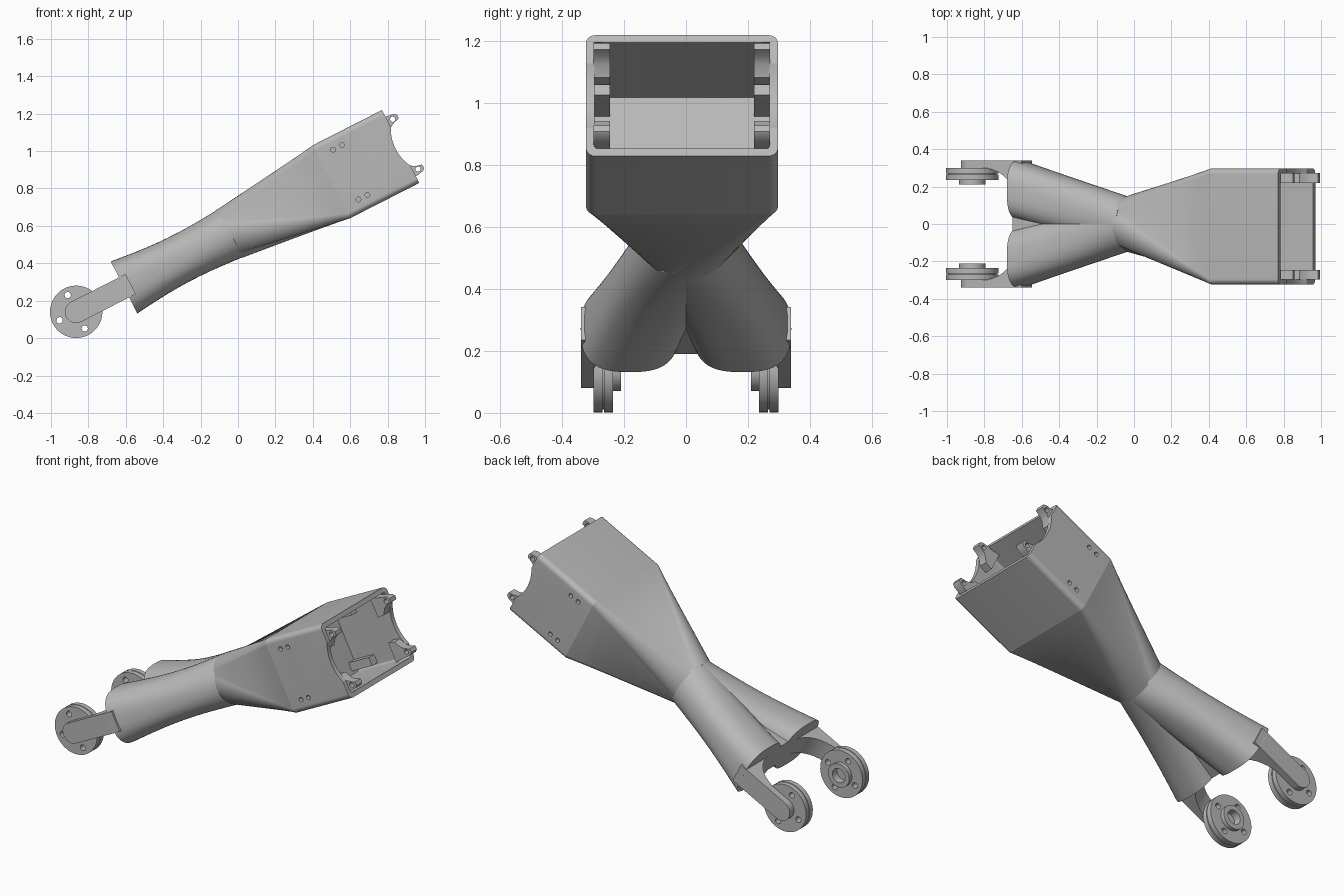
import bpy, bmesh
from math import sin, cos, pi, radians, copysign
from mathutils import Matrix

if "Cube" in bpy.data.objects:
    bpy.data.objects.remove(bpy.data.objects["Cube"])

TILT = Matrix.Rotation(radians(-27), 4, 'Y')   # parts are laid out along x, then tilted
MID = 0.518                                    # height of the limb's centre line
BOX_Y = -0.013                                 # sideways centre of the housing

grey = bpy.data.materials.new("plain_grey")
grey.use_nodes = True
grey.diffuse_color = (0.48, 0.48, 0.48, 1)
grey.node_tree.nodes["Principled BSDF"].inputs["Base Color"].default_value = grey.diffuse_color


def finish(name, bm):
    bmesh.ops.recalc_face_normals(bm, faces=bm.faces)
    mesh = bpy.data.meshes.new(name)
    bm.to_mesh(mesh)
    bm.free()
    obj = bpy.data.objects.new(name, mesh)
    obj.matrix_world = TILT
    mesh.materials.append(grey)
    bpy.context.collection.objects.link(obj)
    return obj


def loft(name, rings):
    """Skin a list of equal rings and cap both ends."""
    bm = bmesh.new()
    loops = [[bm.verts.new(p) for p in ring] for ring in rings]
    for a, b in zip(loops, loops[1:]):
        for i in range(len(a)):
            j = (i + 1) % len(a)
            bm.faces.new((a[i], a[j], b[j], b[i]))
    bm.faces.new(loops[0])
    bm.faces.new(loops[-1])
    return finish(name, bm)


def prism(name, outlines, lo, hi, axis='Y'):
    """Extrude one or more flat outlines along y or z."""
    bm = bmesh.new()
    for pts in outlines:
        ends = []
        for h in (lo, hi):
            ends.append([bm.verts.new((a, h, b) if axis == 'Y' else (a, b, h)) for a, b in pts])
        n = len(pts)
        for i in range(n):
            j = (i + 1) % n
            bm.faces.new((ends[0][i], ends[0][j], ends[1][j], ends[1][i]))
        for end in ends:
            bm.faces.new(end)
    return finish(name, bm)


def circle(u, w, r, n=24):
    return [(u + r * cos(2 * pi * i / n), w + r * sin(2 * pi * i / n)) for i in range(n)]


def activate(obj):
    bpy.ops.object.select_all(action='DESELECT')
    obj.select_set(True)
    bpy.context.view_layer.objects.active = obj


def cut(obj, cutter):
    cutter.hide_render = True
    activate(obj)
    mod = obj.modifiers.new("cut", 'BOOLEAN')
    mod.operation, mod.solver, mod.object = 'DIFFERENCE', 'EXACT', cutter
    bpy.ops.object.modifier_apply(modifier=mod.name)
    bpy.data.objects.remove(cutter)


def smooth(obj, angle=30):
    activate(obj)
    bpy.ops.object.shade_smooth_by_angle(angle=radians(angle))


STEPS = 12


def rounded_rect(u, hy, hw, r):
    ring = []
    for k, (sy, sw) in enumerate(((1, 1), (-1, 1), (-1, -1), (1, -1))):
        for i in range(STEPS):
            a = pi / 2 * (k + i / (STEPS - 1))
            ring.append((u, BOX_Y + sy * (hy - r) + r * cos(a), MID + sw * (hw - r) + r * sin(a)))
    return ring


def twisted_circle(u, r, twist):
    ring = []
    for k in range(4):
        for i in range(STEPS):
            a = radians(90 * k + 3 + 84 * i / (STEPS - 1) - twist)
            ring.append((u, r * cos(a), MID + r * sin(a)))
    return ring


# Open housing with rounded corners, notched side walls and screw holes
box = loft("housing", [rounded_rect(0.825, 0.31, 0.219, 0.03),
                       rounded_rect(1.24, 0.31, 0.219, 0.03),
                       rounded_rect(1.24, 0.283, 0.192, 0.012),
                       rounded_rect(0.85, 0.283, 0.192, 0.012)])
ROWS = (MID - 0.15, MID + 0.149)
cut(box, prism("screw_cutter", [circle(u, w, 0.013, 16) for u in (0.91, 0.964) for w in ROWS], -0.5, 0.5))
cut(box, prism("notch_cutter", [circle(1.45, MID, 0.24, 64)], -0.5, 0.5))
smooth(box)

# Neck blending the housing into a round waist
start, end = twisted_circle(0.21, 0.145, 35), rounded_rect(0.825, 0.31, 0.219, 0.03)
neck = loft("neck", [[tuple(a + (b - a) * t / 8 for a, b in zip(p, q)) for p, q in zip(start, end)]
                     for t in range(9)])
smooth(neck, 40)

# Mounting tabs at the mouth and lugs deeper inside
for side, label in ((1, "left"), (-1, "right")):
    wall = BOX_Y + side * 0.285
    inner = BOX_Y + side * 0.233
    for w, m, row in ((ROWS[0], -1, "lower"), (ROWS[1], 1, "upper")):
        shape = [(1.17, 0.042), (1.225, 0.03), (1.25, 0.028), (1.285, 0.022), (1.3, 0.01), (1.298, -0.012),
                 (1.265, -0.02), (1.24, -0.035), (1.215, -0.07), (1.17, -0.075)]
        tab = prism(f"{label}_{row}_tab", [[(u, w + m * d) for u, d in shape]], wall, inner)
        cut(tab, prism("tab_cutter", [circle(1.268, w, 0.014, 16)], -0.5, 0.5))
        smooth(tab)
        lug = [(0.84, w - 0.025), (1.0, w - 0.025), (1.0, w + 0.025), (0.84, w + 0.025)]
        prism(f"{label}_{row}_lug", [lug], wall, inner)


def leg_ring(t, side, n=48):
    """Cross-section growing from the round waist to a squarish foot."""
    u = 0.23 - 0.65 * t
    hy = 0.145 + 0.013 * t
    hw = 0.145 + 0.011 * t - 0.02 * sin(pi * t)
    power = 2 / (2 + 0.8 * t)
    ring = []
    for i in range(n):
        c, s = cos(2 * pi * i / n), sin(2 * pi * i / n)
        ring.append((u, side * (0.182 * t + hy * copysign(abs(c) ** power, c)),
                     MID + hw * copysign(abs(s) ** power, s)))
    return ring


# Forked legs, each with an arm and a flanged wheel
HUB = -0.707
for side, label in ((1, "left"), (-1, "right")):
    smooth(loft(f"{label}_leg", [leg_ring(i / 10, side) for i in range(11)]), 40)

    r = 0.06
    arm = [(-0.38, MID - r), (-0.38, MID + r)]
    arm += [(HUB + r * cos(pi / 2 + pi * i / 16), MID + r * sin(pi / 2 + pi * i / 16)) for i in range(17)]
    smooth(prism(f"{label}_arm", [arm], side * 0.297, side * 0.339))

    # Concave flare joining the arm to the leg end
    flare = [(-0.40, side * 0.33), (-0.62, side * 0.33), (-0.62, side * 0.3)]
    flare += [(-0.62 + 0.2 * sin(a), side * (0.13 + 0.17 * cos(a)))
              for a in (pi / 20 * i for i in range(1, 11))]
    flare += [(-0.40, side * 0.13)]
    smooth(prism(f"{label}_flare", [flare], MID - r, MID + r, 'Z'))

    # Wheel turned from a stepped profile, with a groove and a hub bore
    steps = [(0.299, 0.14), (0.27, 0.14), (0.27, 0.13), (0.265, 0.13), (0.265, 0.14),
             (0.235, 0.14), (0.235, 0.07), (0.21, 0.07), (0.21, 0.042), (0.255, 0.042)]
    wheel = loft(f"{label}_wheel", [[(u, side * y, w) for u, w in circle(HUB, MID, rad, 48)]
                                    for y, rad in steps])
    holes = [circle(u, w, 0.017, 16) for u, w in circle(HUB, MID, 0.1, 4)]
    cut(wheel, prism("wheel_cutter", holes, -0.5, 0.5))
    smooth(wheel)

# Web filling the gap between the legs
web = [(-0.42, MID - 0.09), (0.1, MID - 0.09), (0.1, MID + 0.09), (-0.42, MID + 0.09)]
prism("leg_web", [web], -0.045, 0.035)
